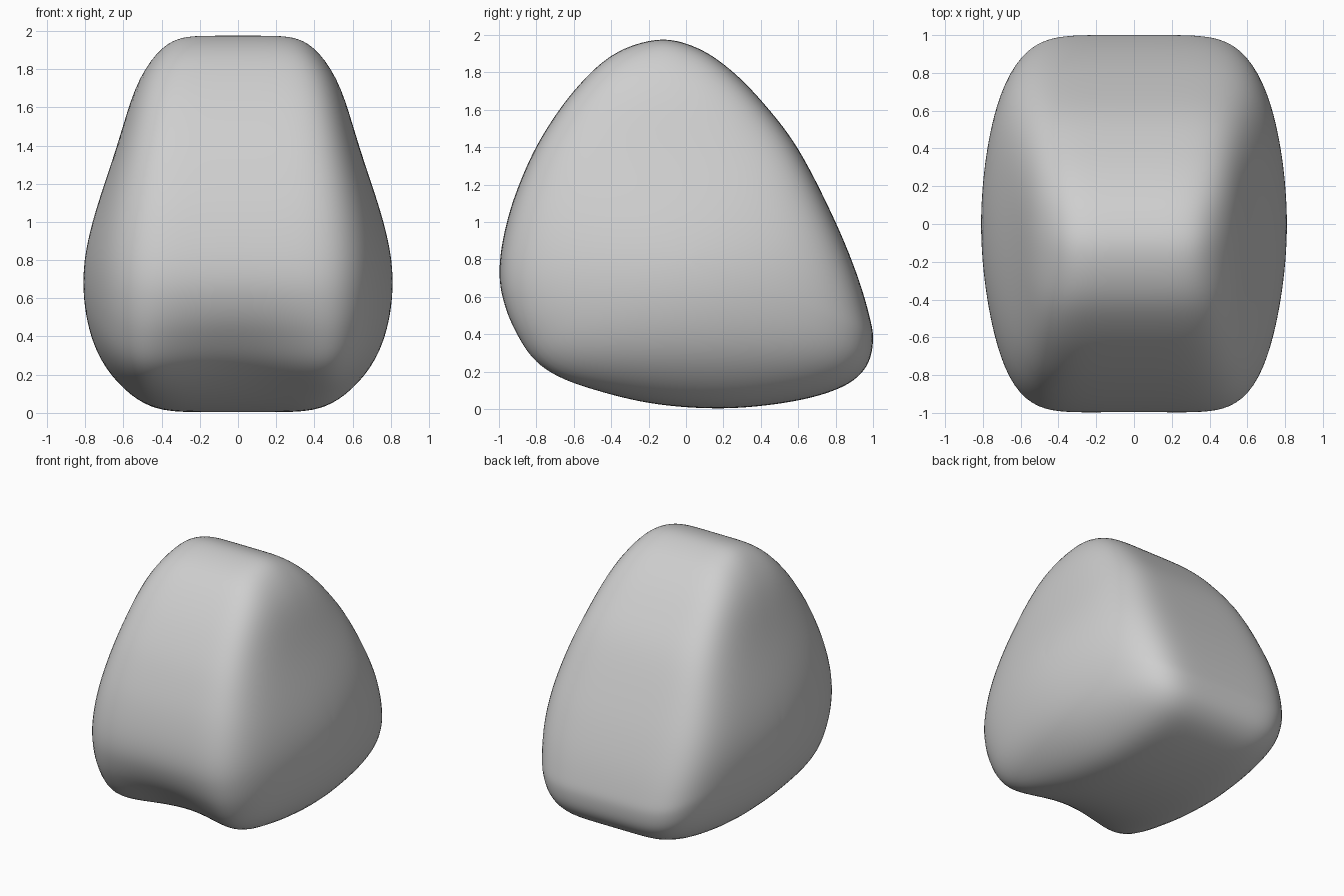
import bpy
import bmesh
from math import sin, cos, pi, exp

cube = bpy.data.objects.get("Cube")
if cube:
    bpy.data.objects.remove(cube, do_unlink=True)

# Side outline as (y, z), running from the top over the back and under
OUTLINE = [(-.15, 1.975), (.05, 1.935), (.23, 1.82), (.41, 1.64), (.6, 1.39),
           (.79, 1.02), (.91, .73), (.98, .5), (1, .36), (.96, .22), (.83, .115),
           (.57, .04), (.2, .003), (-.2, .03), (-.56, .115), (-.78, .23),
           (-.91, .4), (-.98, .57), (-1, .74), (-.97, .95), (-.9, 1.18),
           (-.78, 1.44), (-.6, 1.7), (-.39, 1.895)]
CENTRE_Z = 0.8
STEPS = 4
RINGS = 40
POWER = 6


def smooth_loop(points, steps):
    """Closed Catmull-Rom curve through the points."""
    count = len(points)
    result = []
    for i in range(count):
        a, b, c, d = (points[(i + k) % count] for k in (-1, 0, 1, 2))
        for s in range(steps):
            t = s / steps
            result.append(tuple(
                q + t / 2 * (r - p + t * (2 * p - 5 * q + 4 * r - w
                                          + t * (3 * (q - r) + w - p)))
                for p, q, r, w in zip(a, b, c, d)))
    return result


def half_width(y, z):
    """Even width with a bulge low on the sides, tapered at crown and base."""
    bulge = .29 * exp(-1.78 * (z - .68) ** 2 - .75 * y * y)
    taper = .06 * (exp(-25 * (z - 2) ** 2) + exp(-25 * z * z))
    return .52 + bulge - taper


def body_point(y, z, angle):
    """Rounded-box section between the outline and the side faces."""
    size = (cos(angle) ** POWER + sin(angle) ** POWER) ** (1 / POWER)
    r = cos(angle) / size
    y, z = y * r, CENTRE_Z + (z - CENTRE_Z) * r
    x = half_width(y, z) * sin(angle) / size
    # shallow hollow along the middle of the lower front edge
    near = exp(-((y + .75) ** 2 + (z - .22) ** 2) / .12)
    k = 1 + near * (-.055 + .095 * min(1, (x / .5) ** 2))
    return x, y * k, CENTRE_Z + (z - CENTRE_Z) * k


# Body skin: rings across x, closed by a fan on each side
bm = bmesh.new()
loop = smooth_loop(OUTLINE, STEPS)
rings = []
for j in range(1, RINGS):
    angle = -pi / 2 + pi * j / RINGS
    rings.append([bm.verts.new(body_point(y, z, angle)) for y, z in loop])
n = len(loop)
for lower, upper in zip(rings, rings[1:]):
    for i in range(n):
        bm.faces.new((lower[i], lower[(i + 1) % n], upper[(i + 1) % n], upper[i]))
for ring, side in ((rings[0], -1), (rings[-1], 1)):
    pole = bm.verts.new((side * half_width(0, CENTRE_Z), 0, CENTRE_Z))
    for i in range(n):
        bm.faces.new((ring[i], ring[(i + 1) % n], pole))
bmesh.ops.recalc_face_normals(bm, faces=bm.faces)
for face in bm.faces:
    face.smooth = True
mesh = bpy.data.meshes.new("rounded_body")
bm.to_mesh(mesh)
bm.free()
body = bpy.data.objects.new("rounded_body", mesh)
bpy.context.collection.objects.link(body)
body.modifiers.new("Smooth", 'SUBSURF').levels = 1

# Single mid grey colour
grey = bpy.data.materials.new("mid_grey")
grey.use_nodes = True
grey.diffuse_color = (.62, .62, .62, 1)
grey.node_tree.nodes["Principled BSDF"].inputs["Base Color"].default_value = (.62, .62, .62, 1)
mesh.materials.append(grey)
